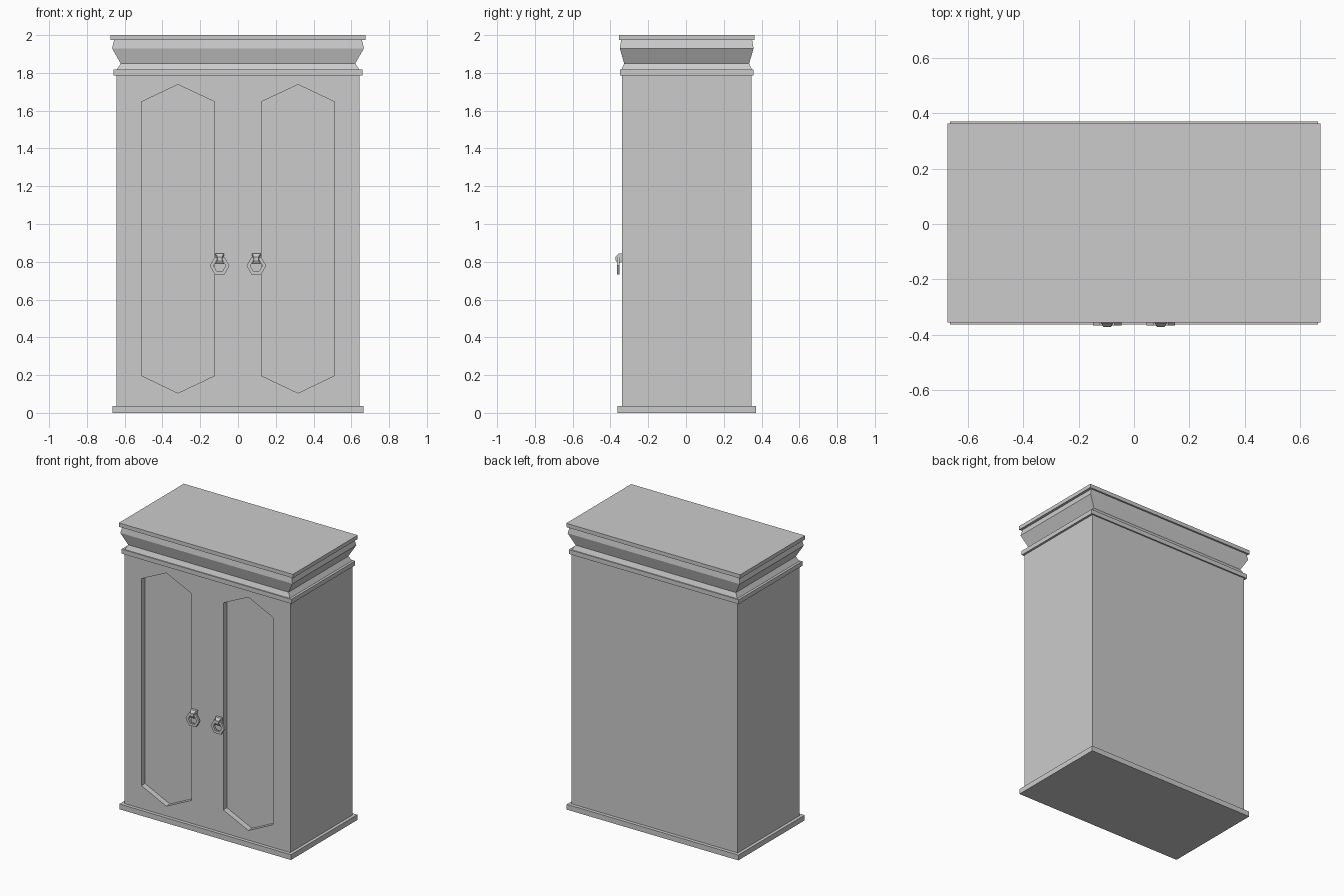
import bpy, bmesh, math

if "Cube" in bpy.data.objects:
    bpy.data.objects.remove(bpy.data.objects["Cube"])

CY = 0.0035          # cabinet centre in depth, handles stick out in front
FRONT = CY - 0.343   # plane of the door fronts


def loft(name, rings, cap=True):
    """Skin equal-length point rings; cap the ends or close back on the first."""
    bm = bmesh.new()
    vs = [[bm.verts.new(p) for p in ring] for ring in rings]
    n = len(vs[0])
    pairs = list(zip(vs, vs[1:])) + ([] if cap else [(vs[-1], vs[0])])
    for a, b in pairs:
        for i in range(n):
            j = (i + 1) % n
            bm.faces.new((a[i], a[j], b[j], b[i]))
    if cap:
        bm.faces.new(vs[0])
        bm.faces.new(vs[-1])
    bmesh.ops.recalc_face_normals(bm, faces=bm.faces)
    me = bpy.data.meshes.new(name)
    bm.to_mesh(me)
    bm.free()
    ob = bpy.data.objects.new(name, me)
    bpy.context.collection.objects.link(ob)
    return ob


def rect(hx, hy, z):
    return [(x * hx, CY + y * hy, z) for x, y in ((-1, -1), (1, -1), (1, 1), (-1, 1))]


def hexagon(cx, cz, r, y):
    return [(cx + r * math.cos(math.radians(60 * k)), y,
             cz + r * math.sin(math.radians(60 * k))) for k in range(6)]


# Base and main case
loft("base", [rect(0.665, 0.367, 0), rect(0.665, 0.367, 0.037)])
carcass = loft("carcass", [rect(0.643, 0.343, 0.02), rect(0.643, 0.343, 1.80)])

# Cornice: lower trim, waist, flare and top slab
loft("cornice", [rect(*p) for p in (
    (0.658, 0.353, 1.787), (0.658, 0.353, 1.818), (0.641, 0.345, 1.818),
    (0.621, 0.331, 1.850), (0.667, 0.354, 1.930), (0.656, 0.347, 1.973),
    (0.674, 0.359, 1.973), (0.674, 0.359, 2.0))])

# Recessed door panels
outline = [(0.124, 0.197), (0.318, 0.105), (0.51, 0.197),
           (0.51, 1.647), (0.318, 1.738), (0.124, 1.647)]
for s in (-1, 1):
    cutter = loft("panel_cutter", [[(s * x, y, z) for x, z in outline]
                                   for y in (FRONT - 0.05, FRONT + 0.04)])
    cutter.hide_render = True
    mod = carcass.modifiers.new("panel", 'BOOLEAN')
    mod.operation = 'DIFFERENCE'
    mod.solver = 'EXACT'
    mod.object = cutter
    bpy.context.view_layer.objects.active = carcass
    bpy.ops.object.modifier_apply(modifier=mod.name)
    bpy.data.objects.remove(cutter)

# Ring pulls, each hung from a small bracket
bracket = [(0.003, 0.843, 0.024), (-0.018, 0.843, 0.022), (-0.033, 0.826, 0.012),
           (-0.033, 0.808, 0.012), (-0.022, 0.789, 0.024), (0.003, 0.800, 0.016)]
for side, s in (("left", -1), ("right", 1)):
    cx = s * 0.097
    y0, y1 = FRONT - 0.027, FRONT - 0.013
    loft(side + "_ring_pull", [hexagon(cx, 0.779, r, y) for r, y in (
        (0.052, y0), (0.052, y1), (0.032, y1), (0.032, y0))], cap=False)
    loft(side + "_pull_bracket", [[(cx + e * w, FRONT + y, z) for y, z, w in bracket]
                                  for e in (-1, 1)])
